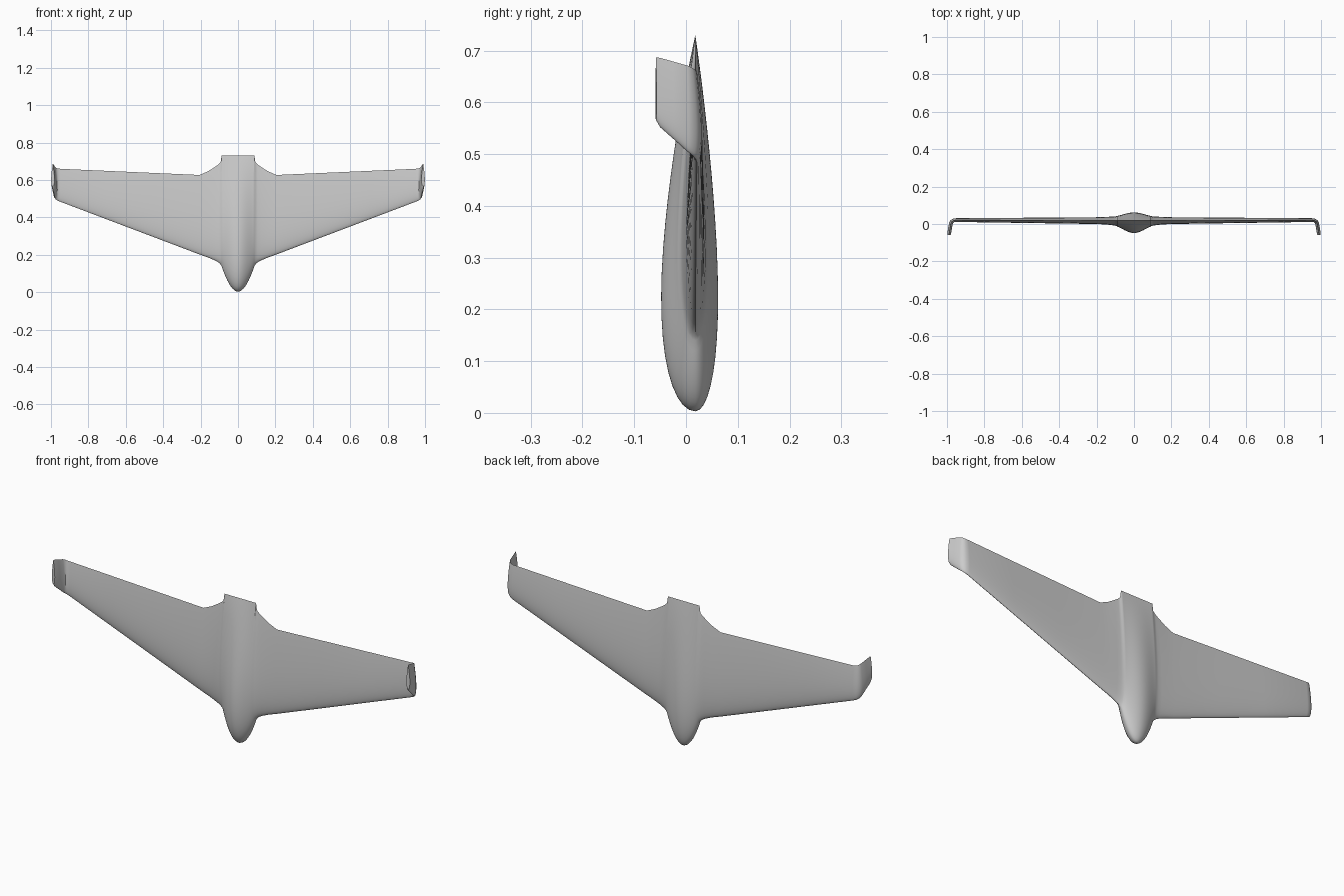
import bpy, bmesh, math

if "Cube" in bpy.data.objects:
    bpy.data.objects.remove(bpy.data.objects["Cube"])

N = 24  # points from leading to trailing edge


def foil(c):
    # half thickness, normalised to 1 at its maximum
    return 2 * 5 * (0.2969 * math.sqrt(c) - 0.1260 * c - 0.3516 * c**2
                    + 0.2843 * c**3 - 0.1036 * c**4)


def ring(x, y, z0, z1, front, back, ang=0.0):
    """Airfoil section: nose at z0, tail at z1; ang turns the thickness direction."""
    ca, sa = math.cos(ang), math.sin(ang)
    cs = [0.5 * (1 - math.cos(math.pi * i / N)) for i in range(N + 1)]
    pts = [(c, -front * foil(c)) for c in cs]
    pts += [(c, back * foil(c)) for c in reversed(cs[1:-1])]
    out = []
    for c, t in pts:
        px = x - sa * t
        out.append((px if x > 0 else 0.0, y + ca * t, z0 + (z1 - z0) * c))
    return out


def loft(name, stations):
    bm = bmesh.new()
    rows = [[bm.verts.new(p) for p in ring(*s)] for s in stations]
    n = len(rows[0])
    for a, b in zip(rows, rows[1:]):
        for i in range(n):
            j = (i + 1) % n
            bm.faces.new((a[i], a[j], b[j], b[i]))
    # flat cap on the winglet end
    last = rows[-1]
    for i in range(N):
        quad = [last[i], last[i + 1], last[(n - i - 1) % n], last[(n - i) % n]]
        bm.faces.new(list(dict.fromkeys(quad)))
    bmesh.ops.recalc_face_normals(bm, faces=bm.faces)
    me = bpy.data.meshes.new(name)
    bm.to_mesh(me)
    bm.free()
    ob = bpy.data.objects.new(name, me)
    bpy.context.collection.objects.link(ob)
    mod = ob.modifiers.new("mirror", 'MIRROR')
    mod.use_clip = True
    mod.merge_threshold = 0.0001
    bpy.context.view_layer.objects.active = ob
    ob.select_set(True)
    bpy.ops.object.shade_smooth_by_angle(angle=math.radians(35))
    return ob


# Fuselage pod: rounded nose, thickness falling off towards the wing root
stations = []
for i in range(13):
    x = 0.088 * i / 12
    k = (x / 0.088) ** 2
    bump = 0.5 + 0.5 * math.cos(math.pi * x / 0.12)
    stations.append((x, 0.018, 0.003 + 0.137 * k ** 0.95, 0.73,
                     0.026 + 0.040 * bump, 0.022 + 0.022 * bump))

# Blended root with the stepped, curved trailing edge
stations += [
    (0.093, 0.018, 0.148, 0.695, 0.029, 0.024),
    (0.105, 0.018, 0.160, 0.683, 0.026, 0.022),
    (0.125, 0.018, 0.171, 0.669, 0.023, 0.021),
    (0.16, 0.018, 0.186, 0.647, 0.020, 0.020),
    (0.205, 0.018, 0.202, 0.627, 0.018, 0.018),
]

# Straight tapered wing
for k in (0.33, 0.67, 1.0):
    stations.append((0.205 + 0.745 * k, 0.018 + 0.003 * k, 0.202 + 0.282 * k,
                     0.627 + 0.033 * k, 0.018 - 0.008 * k, 0.018 - 0.008 * k))

# Rounded bend into the winglet, turned towards the front
stations += [
    (0.964, 0.019, 0.490, 0.662, 0.010, 0.010, math.radians(-20)),
    (0.974, 0.013, 0.497, 0.666, 0.010, 0.010, math.radians(-50)),
    (0.979, 0.003, 0.505, 0.671, 0.010, 0.010, math.radians(-76)),
    (0.984, -0.025, 0.530, 0.679, 0.010, 0.010, math.radians(-80)),
    (0.988, -0.050, 0.552, 0.686, 0.010, 0.010, math.radians(-82)),
    (0.990, -0.058, 0.566, 0.687, 0.009, 0.009, math.radians(-82)),
]
loft("flying_wing_body", stations)
